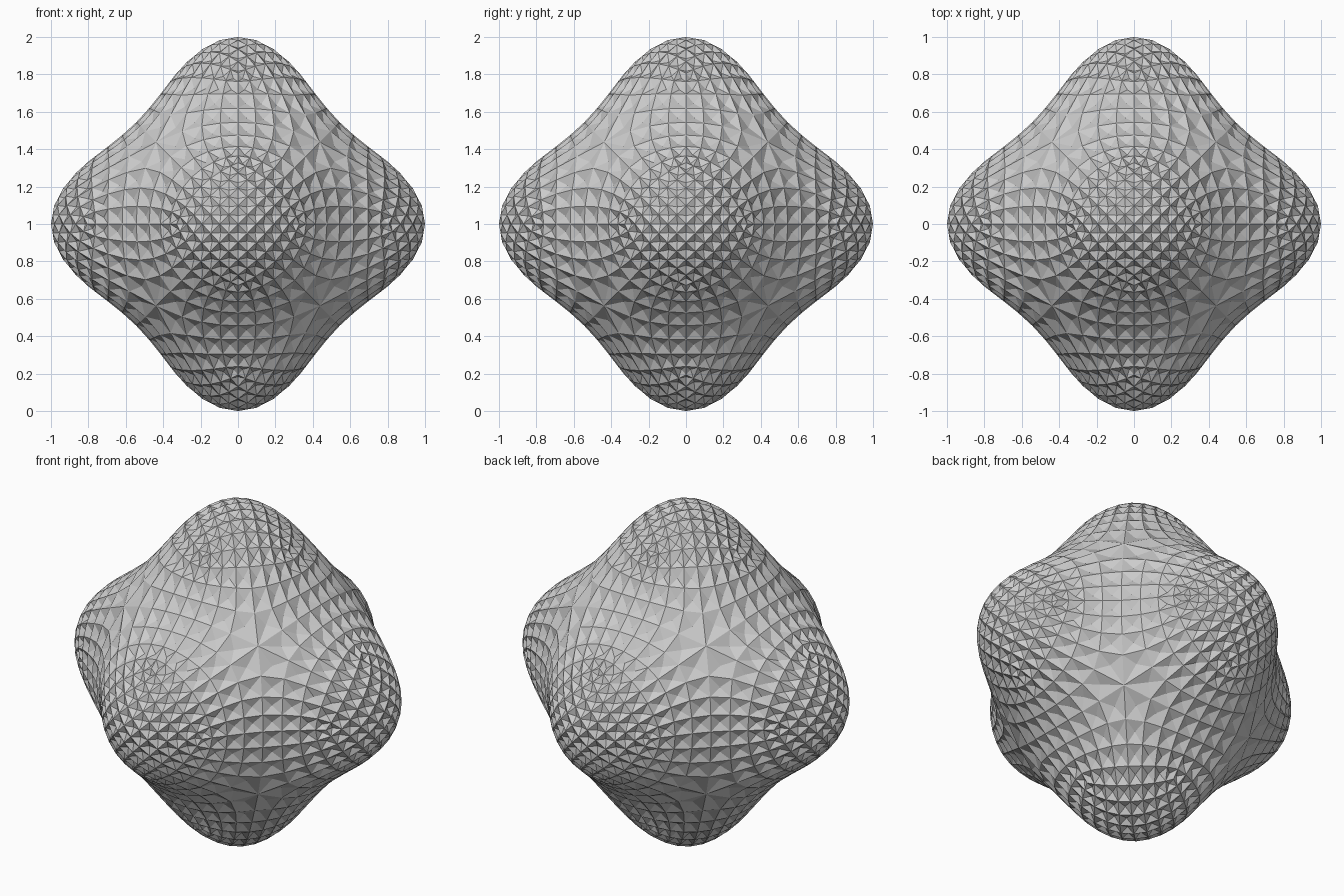
import bpy
import bmesh
from mathutils import Vector

LOBE_HEIGHT = 2.0    # how far each cube face is drawn out to a point
DIMPLE = 0.02        # depth of the little pyramids

default_cube = bpy.data.objects.get("Cube")
if default_cube:
    bpy.data.objects.remove(default_cube, do_unlink=True)

# Flat grey
grey = bpy.data.materials.new("light_grey")
grey.use_nodes = True
grey.diffuse_color = (0.6, 0.6, 0.6, 1)
shader = next(n for n in grey.node_tree.nodes if n.type == 'BSDF_PRINCIPLED')
shader.inputs["Base Color"].default_value = grey.diffuse_color

# Cage: a cube with a four-sided spike on each face
bm = bmesh.new()
bmesh.ops.create_cube(bm, size=2)
bm.normal_update()
bmesh.ops.poke(bm, faces=list(bm.faces), offset=LOBE_HEIGHT, center_mode='MEAN')
mesh = bpy.data.meshes.new("six_lobed_body")
bm.to_mesh(mesh)
bm.free()
body = bpy.data.objects.new("six_lobed_body", mesh)
bpy.context.collection.objects.link(body)

# Round the spikes into smooth lobes
smooth = body.modifiers.new("rounding", 'SUBSURF')
smooth.levels = smooth.render_levels = 3
bpy.context.view_layer.update()
rounded = body.evaluated_get(bpy.context.evaluated_depsgraph_get())
bm = bmesh.new()
bm.from_mesh(rounded.to_mesh())
rounded.to_mesh_clear()
body.modifiers.clear()

# Fit to size, then press a small pyramid into every quad
reach = max(v.co.z for v in bm.verts)
bmesh.ops.scale(bm, verts=list(bm.verts), vec=Vector((1, 1, 1)) / reach)
bm.normal_update()
bmesh.ops.poke(bm, faces=list(bm.faces), offset=-DIMPLE, center_mode='MEAN')
bmesh.ops.translate(bm, verts=list(bm.verts), vec=(0, 0, 1))
for face in bm.faces:
    face.smooth = False
bm.normal_update()
bm.to_mesh(mesh)
bm.free()
mesh.materials.append(grey)
